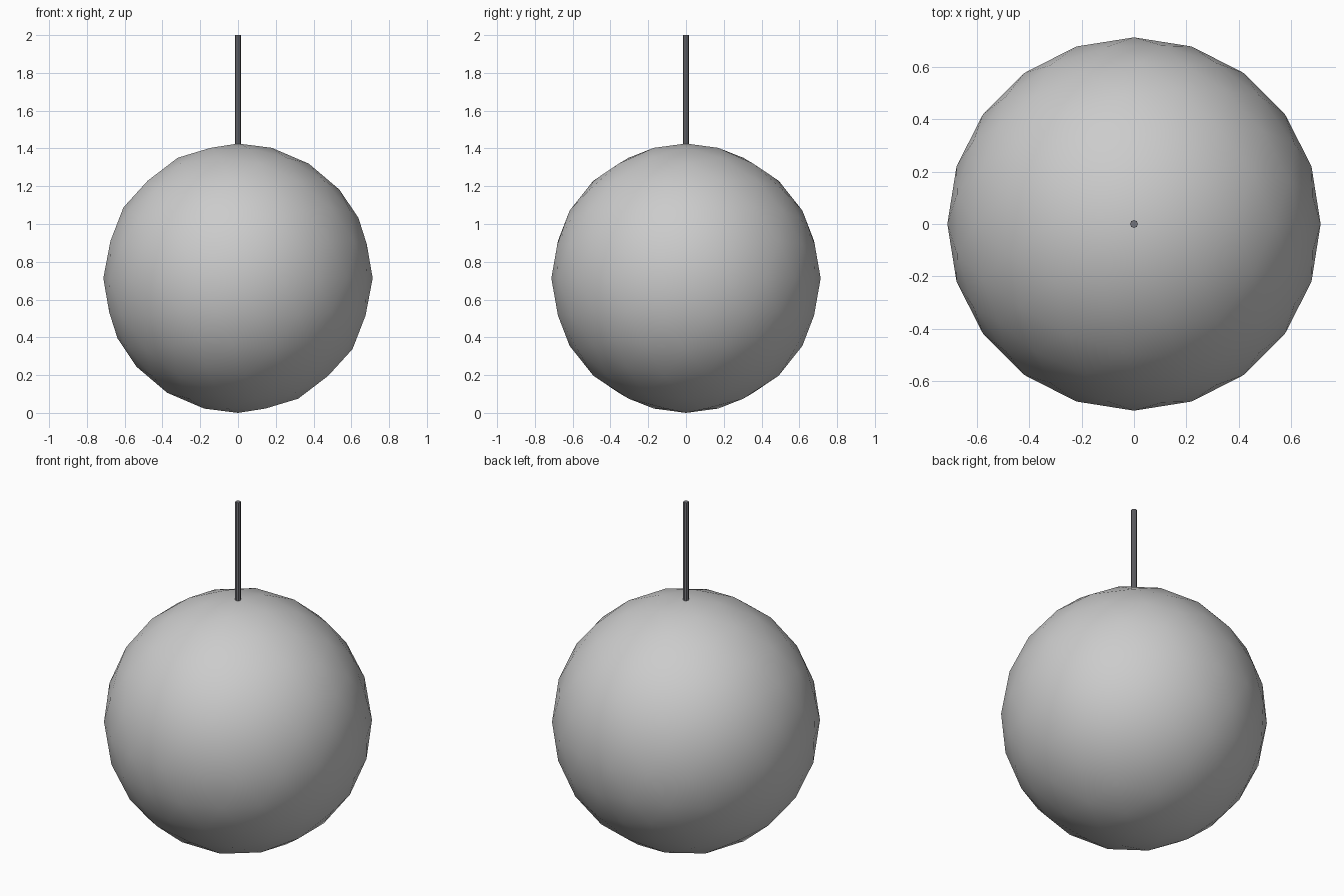
import bpy

if "Cube" in bpy.data.objects:
    bpy.data.objects.remove(bpy.data.objects["Cube"])

RADIUS = 0.713
TOP = 2.0
CORD_RADIUS = 0.015

# Low-poly hanging ball, smooth shaded
bpy.ops.mesh.primitive_ico_sphere_add(subdivisions=3, radius=RADIUS, location=(0, 0, RADIUS))
ball = bpy.context.object
ball.name = "ball"
bpy.ops.object.shade_smooth()

# Thin cord rising from the top of the ball
cord_bottom = 2 * RADIUS - 0.005
bpy.ops.mesh.primitive_cylinder_add(
    vertices=8, radius=CORD_RADIUS, depth=TOP - cord_bottom,
    location=(0, 0, (TOP + cord_bottom) / 2))
cord = bpy.context.object
cord.name = "hanging_cord"
bpy.ops.object.shade_smooth_by_angle()

# Dark cord colour
dark = bpy.data.materials.new("dark_cord")
dark.diffuse_color = (0.18, 0.18, 0.2, 1)
dark.use_nodes = True
dark.node_tree.nodes["Principled BSDF"].inputs["Base Color"].default_value = dark.diffuse_color
cord.data.materials.append(dark)
